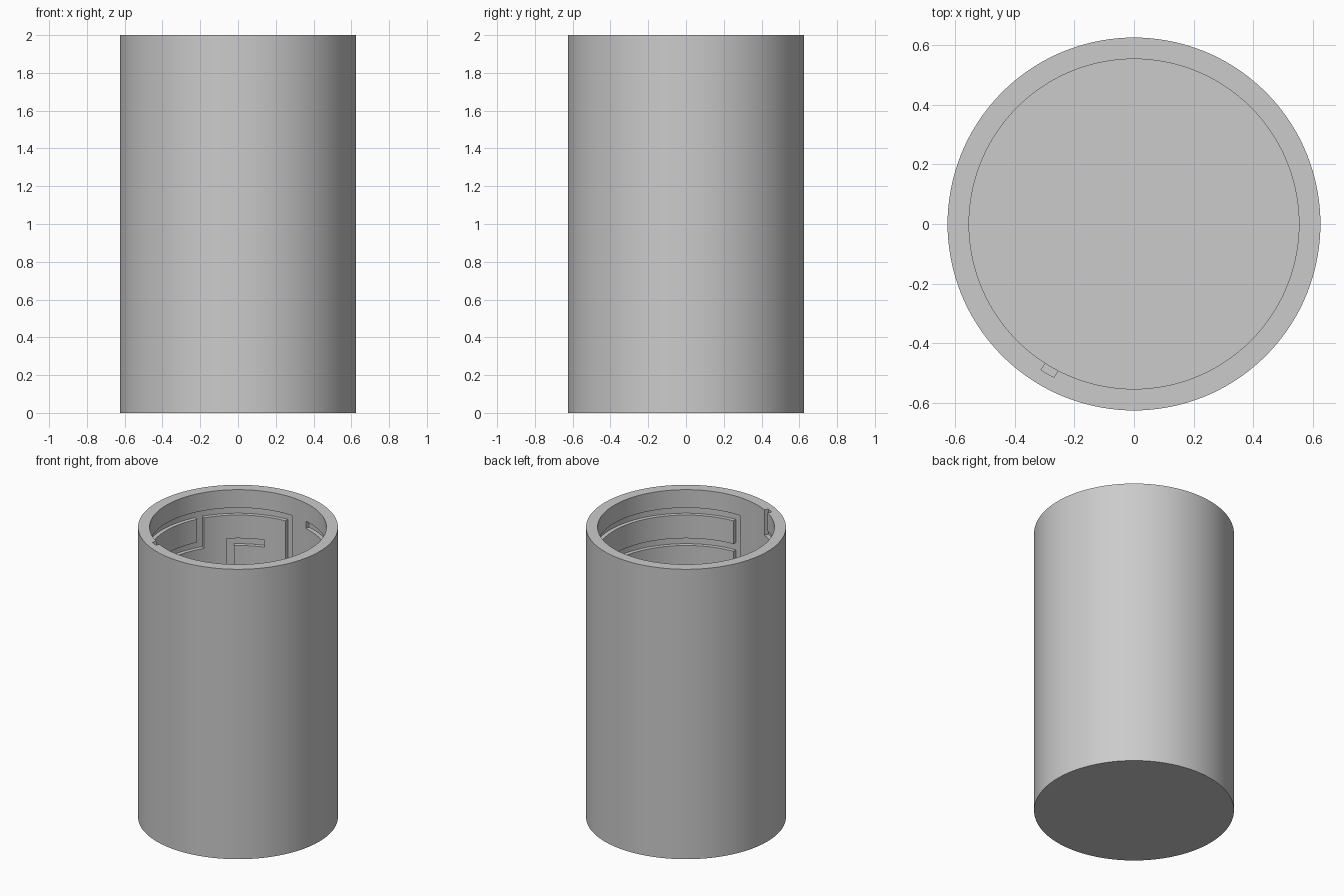
import bpy, bmesh
from math import cos, sin, radians

cube = bpy.data.objects.get("Cube")
if cube:
    bpy.data.objects.remove(cube, do_unlink=True)

# Main sizes
SEGS = 144
STEP = 360 / SEGS
R_OUT, R_GROOVE, R_BORE = 0.625, 0.58, 0.553
TOP, FLOOR = 2.0, 0.08
LEVELS, PITCH, HALF = 8, 0.21, 0.025

# Row heights: each level adds a narrow band that grooves can run along
heights = [FLOOR]
for n in reversed(range(LEVELS)):
    centre = 1.85 - PITCH * n
    heights += [centre - HALF, centre + HALF]
heights.append(TOP)
ROWS = len(heights) - 1


def row(level):
    return 2 * (LEVELS - 1 - level) + 1


grooves = set()


def carve(a0, a1, upper, lower):
    """Groove between two angles and two levels, one groove wide at least."""
    for i in range(round(a0 / STEP) - 1, round(a1 / STEP) + 1):
        for k in range(row(lower), min(row(upper), ROWS - 1) + 1):
            grooves.add((i % SEGS, k))


# Upright channels: angle, upper level, lower level (-1 opens at the rim)
for angle, upper, lower in [(240, -1, 0), (150, 0, 1), (90, 0, 2), (270, 0, 2),
                            (130, 1, 3), (300, 3, 5), (200, 3, 4), (120, 5, 7)]:
    carve(angle, angle, upper, lower)
# Level channels: start angle, end angle, level
for start, end, level in [(90, 240, 0), (270, 432, 0), (150, 225, 1), (270, 395, 1),
                          (110, 130, 1), (40, 90, 2), (190, 270, 2), (130, 300, 3),
                          (200, 270, 4), (120, 300, 5), (120, 330, 7)]:
    carve(start, end, level, level)

bm = bmesh.new()
verts = {}


def vert(r, i, z):
    key = (r, i % SEGS, z)
    if key not in verts:
        a = radians(i * STEP)
        verts[key] = bm.verts.new((r * cos(a), r * sin(a), z))
    return verts[key]


def face(*points):
    bm.faces.new([vert(*p) for p in points])


def radius(i, k):
    return R_GROOVE if (i % SEGS, k) in grooves else R_BORE


for i in range(SEGS):
    j = i + 1
    # Outer wall and rim
    face((R_OUT, i, 0), (R_OUT, j, 0), (R_OUT, j, TOP), (R_OUT, i, TOP))
    face((R_OUT, i, TOP), (R_OUT, j, TOP), (R_GROOVE, j, TOP), (R_GROOVE, i, TOP))
    if radius(i, ROWS - 1) == R_BORE:
        face((R_GROOVE, i, TOP), (R_GROOVE, j, TOP), (R_BORE, j, TOP), (R_BORE, i, TOP))
    # Bore wall with the grooves and their side walls
    for k in range(ROWS):
        low, high = heights[k], heights[k + 1]
        r = radius(i, k)
        face((r, j, low), (r, i, low), (r, i, high), (r, j, high))
        if r != radius(j, k):
            face((R_BORE, j, low), (R_GROOVE, j, low), (R_GROOVE, j, high), (R_BORE, j, high))
        if k < ROWS - 1 and r != radius(i, k + 1):
            face((R_BORE, i, high), (R_BORE, j, high), (R_GROOVE, j, high), (R_GROOVE, i, high))
# Base and inner floor
face(*[(R_OUT, i, 0) for i in range(SEGS)])
face(*[(R_BORE, i, FLOOR) for i in range(SEGS)])
bmesh.ops.recalc_face_normals(bm, faces=bm.faces)

mesh = bpy.data.meshes.new("maze_cup")
bm.to_mesh(mesh)
bm.free()
cup = bpy.data.objects.new("maze_cup", mesh)
bpy.context.collection.objects.link(cup)

# Plain grey
grey = bpy.data.materials.new("plain_grey")
grey.use_nodes = True
colour = (0.6, 0.6, 0.6, 1)
grey.diffuse_color = colour
grey.node_tree.nodes["Principled BSDF"].inputs["Base Color"].default_value = colour
mesh.materials.append(grey)

bpy.ops.object.select_all(action="DESELECT")
cup.select_set(True)
bpy.context.view_layer.objects.active = cup
bpy.ops.object.shade_smooth_by_angle(angle=radians(30))
